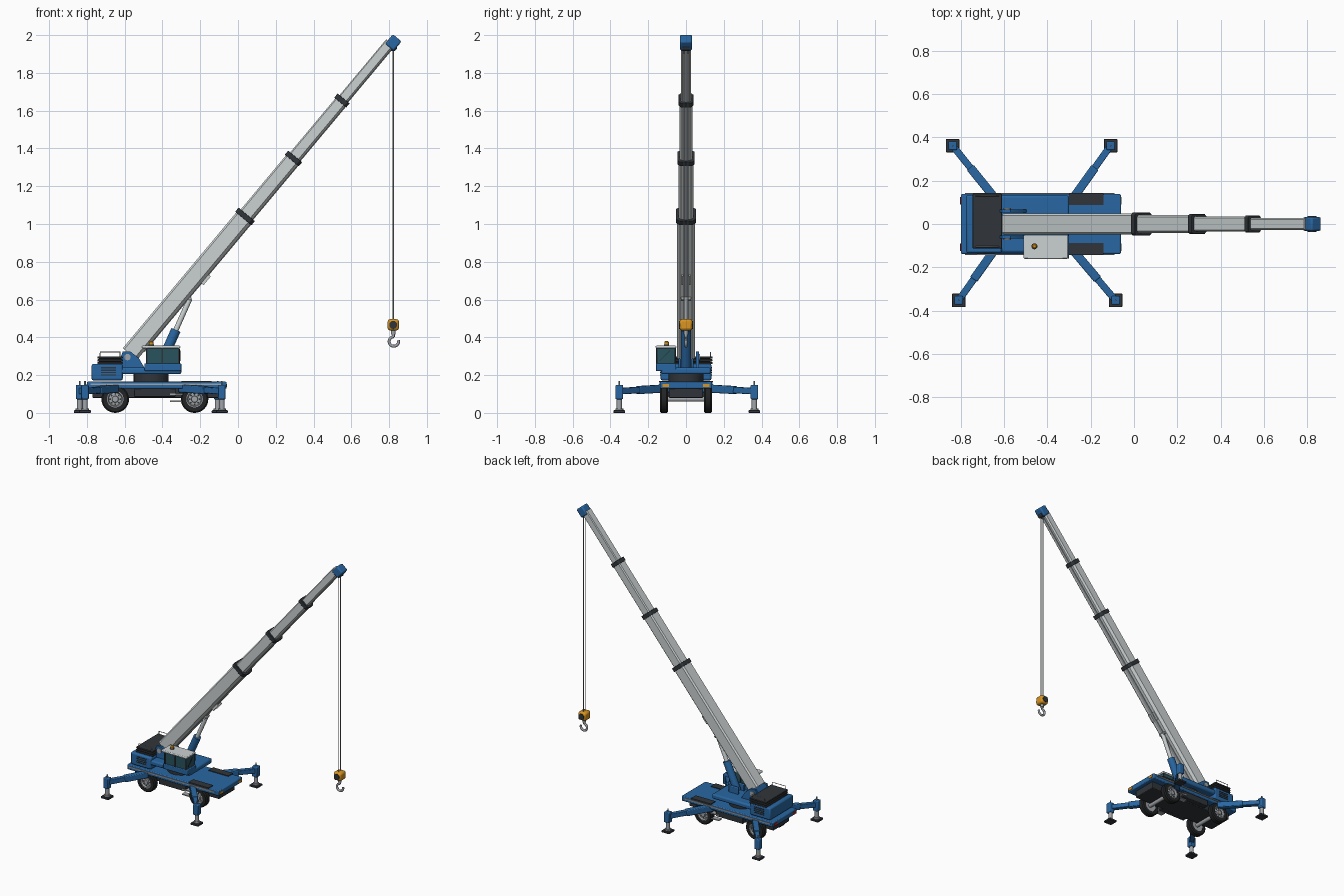
import bpy, bmesh, math
from mathutils import Vector, Matrix

if "Cube" in bpy.data.objects:
    bpy.data.objects.remove(bpy.data.objects["Cube"])


def material(name, r, g, b):
    m = bpy.data.materials.new(name)
    m.diffuse_color = (r, g, b, 1)
    m.use_nodes = True
    m.node_tree.nodes["Principled BSDF"].inputs["Base Color"].default_value = m.diffuse_color
    return m


BLUE = material("body blue", 0.022, 0.135, 0.36)
LIGHT = material("boom light grey", 0.60, 0.64, 0.64)
DARK = material("dark grey", 0.03, 0.036, 0.042)
TYRE = material("tyre black", 0.016, 0.017, 0.018)
STEEL = material("steel", 0.36, 0.38, 0.40)
GLASS = material("teal glass", 0.022, 0.085, 0.11)
YELLOW = material("amber yellow", 0.70, 0.30, 0.015)
RED = material("lamp red", 0.5, 0.02, 0.015)


def finish(name, bm, mat, matrix=Matrix(), bevel=0.0):
    bmesh.ops.recalc_face_normals(bm, faces=bm.faces)
    me = bpy.data.meshes.new(name)
    bm.to_mesh(me)
    bm.free()
    me.materials.append(mat)
    ob = bpy.data.objects.new(name, me)
    bpy.context.collection.objects.link(ob)
    ob.matrix_world = matrix
    if bevel:
        mod = ob.modifiers.new("bevel", "BEVEL")
        mod.width, mod.segments = bevel, 2
    bpy.ops.object.select_all(action="DESELECT")
    ob.select_set(True)
    bpy.context.view_layer.objects.active = ob
    bpy.ops.object.shade_smooth_by_angle(angle=math.radians(32))
    return ob


def box(name, x, y, z, mat, bevel=0.0, frame=Matrix()):
    """Box from (low, high) ranges, optionally in a local frame."""
    bm = bmesh.new()
    bmesh.ops.create_cube(bm, size=1)
    for v in bm.verts:
        v.co = [(a + b) / 2 + c * (b - a) for (a, b), c in zip((x, y, z), v.co)]
    return finish(name, bm, mat, frame, bevel)


def lathe(name, profile, mat, base, direction, segs=24):
    """Revolve (radius, height) points around a direction."""
    bm = bmesh.new()
    vs = [bm.verts.new((r, 0, h)) for r, h in profile]
    es = [bm.edges.new(p) for p in zip(vs, vs[1:])]
    bmesh.ops.spin(bm, geom=vs + es, axis=(0, 0, 1), cent=(0, 0, 0),
                   angle=math.tau, steps=segs, use_merge=True)
    bmesh.ops.remove_doubles(bm, verts=bm.verts, dist=1e-5)
    rot = Vector(direction).to_track_quat("Z", "Y").to_matrix().to_4x4()
    return finish(name, bm, mat, Matrix.Translation(base) @ rot)


def rod(name, a, b, r, mat, segs=16):
    d = Vector(b) - Vector(a)
    return lathe(name, [(0, 0), (r, 0), (r, d.length), (0, d.length)], mat, a, d, segs)


def prism(name, pts, lo, hi, mat, frame, bevel=0.0):
    """Extrude a local YZ profile along local X."""
    bm = bmesh.new()
    f = bm.faces.new([bm.verts.new((lo, y, z)) for y, z in pts])
    ex = bmesh.ops.extrude_face_region(bm, geom=[f])
    for v in ex["geom"]:
        if isinstance(v, bmesh.types.BMVert):
            v.co.x = hi
    return finish(name, bm, mat, frame, bevel)


def tube(name, pts, r, mat):
    cu = bpy.data.curves.new(name, "CURVE")
    cu.dimensions, cu.bevel_depth, cu.bevel_resolution = "3D", r, 2
    cu.use_fill_caps = True
    sp = cu.splines.new("POLY")
    sp.points.add(len(pts) - 1)
    for p, co in zip(sp.points, pts):
        p.co = (*co, 1)
    ob = bpy.data.objects.new(name, cu)
    cu.materials.append(mat)
    bpy.context.collection.objects.link(ob)
    bpy.ops.object.select_all(action="DESELECT")
    ob.select_set(True)
    bpy.context.view_layer.objects.active = ob
    bpy.ops.object.convert(target="MESH")


# Carrier: frame, deck, tread plates, side rails, lamps
box("chassis_frame", (-0.77, -0.09), (-0.09, 0.09), (0.08, 0.13), DARK, 0.004)
box("deck", (-0.80, -0.06), (-0.138, 0.138), (0.128, 0.165), BLUE, 0.006)
for s in (-1, 1):
    box("tread_plate", (-0.30, -0.14), sorted((s * 0.088, s * 0.142)), (0.16, 0.17), DARK)
    box("side_rail", (-0.78, -0.09), sorted((s * 0.136, s * 0.144)), (0.148, 0.156), STEEL)
    box("side_skirt", (-0.55, -0.33), sorted((s * 0.09, s * 0.13)), (0.085, 0.13), DARK, 0.004)
    for x in (-0.803, -0.061):
        box("corner_lamp", (x, x + 0.004), sorted((s * 0.09, s * 0.125)), (0.138, 0.154),
            RED if x < -0.5 else YELLOW)
    for z in (0.058, 0.095):
        box("step", (-0.36, -0.29), sorted((s * 0.10, s * 0.135)), (z, z + 0.007), STEEL)

# Wheels and axles
R = 0.073
for x in (-0.65, -0.23):
    rod("axle", (x, -0.11, R), (x, 0.11, R), 0.014, STEEL)
    for s in (-1, 1):
        base = (x, s * 0.095, R)
        lathe("tyre", [(0.044, 0), (0.066, 0), (R, 0.007), (R, 0.036), (0.066, 0.043),
                       (0.044, 0.043), (0.044, 0)], TYRE, base, (0, s, 0), 32)
        lathe("rim", [(0, 0.008), (0.045, 0.004), (0.045, 0.041), (0.039, 0.041), (0.034, 0.030),
                      (0.018, 0.032), (0.016, 0.042), (0, 0.042)], STEEL, base, (0, s, 0))
        for k in range(8):
            a = k * math.tau / 8
            p = Vector((x + 0.027 * math.cos(a), s * 0.124, R + 0.027 * math.sin(a)))
            rod("rim_hole", p, p + Vector((0, s * 0.003, 0)), 0.005, DARK, 8)

# Outriggers: swing beam, jack housing, jack rod, foot pad
for root, foot in (((-0.60, 0.08), (-0.838, 0.362)), ((-0.23, 0.08), (-0.108, 0.362)),
                   ((-0.61, -0.08), (-0.81, -0.353)), ((-0.23, -0.08), (-0.085, -0.353))):
    side = 1 if root[1] > 0 else -1
    start = Vector((-0.655 if root[0] < -0.5 else -0.27, side * 0.135, 0.128))
    end = Vector((*foot, 0.115))
    d = end - start
    frame = Matrix.Translation(start) @ d.to_track_quat("X", "Z").to_matrix().to_4x4()
    n = d.length
    box("outrigger_beam", (-0.05, n * 0.55), (-0.02, 0.02), (-0.021, 0.021), BLUE, 0.005, frame)
    box("outrigger_slide", (n * 0.5, n), (-0.016, 0.016), (-0.017, 0.017), BLUE, 0.004, frame)
    fx, fy = foot
    box("jack_housing", (fx - 0.02, fx + 0.02), (fy - 0.02, fy + 0.02), (0.072, 0.148), BLUE, 0.005)
    rod("jack_pin", (fx, fy, 0.14), (fx, fy, 0.17), 0.004, STEEL, 8)
    rod("jack_rod", (fx, fy, 0.012), (fx, fy, 0.08), 0.014, STEEL)
    rod("jack_collar", (fx, fy, 0.012), (fx, fy, 0.024), 0.021, STEEL)
    box("foot_pad", (fx - 0.031, fx + 0.031), (fy - 0.031, fy + 0.031), (0, 0.014), DARK, 0.003)

# Turntable and superstructure
rod("slew_ring", (-0.46, 0, 0.16), (-0.46, 0, 0.205), 0.092, DARK, 32)
box("turntable_plate", (-0.70, -0.30), (-0.132, 0.132), (0.205, 0.24), BLUE, 0.01)
box("counterweight", (-0.775, -0.61), (-0.135, 0.135), (0.172, 0.26), BLUE, 0.01)
for i in range(3):
    z = 0.258 + i * 0.015
    box("engine_cover", (-0.745, -0.61), (-0.113, 0.14), (z, z + 0.011), DARK, 0.003)
box("engine_core", (-0.735, -0.62), (-0.105, 0.13), (0.25, 0.295), TYRE)
for s in (-1, 1):
    for i in range(4):
        z = 0.197 + i * 0.013
        box("vent_slat", (-0.725, -0.645), sorted((s * 0.133, s * 0.138)), (z, z + 0.006), DARK)
    y = -0.105 if s < 0 else 0.13
    tube("guard_rail", [(-0.73, y, 0.29), (-0.73, y, 0.322), (-0.625, y, 0.322),
                        (-0.625, y, 0.29)], 0.0025, STEEL)
    # Boom pivot cheeks
    cheek = Matrix.Rotation(math.pi / 2, 4, "Z")
    prism("pivot_cheek", [(0.645, 0.23), (0.49, 0.23), (0.525, 0.29), (0.57, 0.325), (0.61, 0.325)],
          s * 0.052, s * 0.068, BLUE, cheek)
    rod("pivot_cap", (-0.585, s * 0.065, 0.295), (-0.585, s * 0.075, 0.295), 0.017, STEEL)

# Operator cab with glazing, frame posts, roof and beacon
box("cab_base", (-0.495, -0.30), (-0.16, -0.052), (0.222, 0.262), BLUE, 0.005)
box("cab_glass", (-0.488, -0.308), (-0.156, -0.056), (0.255, 0.345), GLASS, 0.008)
for x in (-0.486, -0.405, -0.318):
    box("cab_post", (x, x + 0.008), (-0.159, -0.053), (0.26, 0.343), DARK)
box("cab_roof", (-0.51, -0.305), (-0.161, -0.051), (0.342, 0.356), LIGHT, 0.005)
rod("wiper", (-0.306, -0.14, 0.275), (-0.306, -0.085, 0.33), 0.002, TYRE, 6)
rod("beacon_foot", (-0.46, -0.103, 0.354), (-0.46, -0.103, 0.362), 0.014, DARK)
lathe("beacon", [(0.012, 0), (0.012, 0.014), (0.007, 0.02), (0, 0.021)], YELLOW,
      (-0.46, -0.103, 0.36), (0, 0, 1), 16)

# Telescopic boom: chamfered nested sections with collars
ANG = math.radians(50.1)
boom = Matrix.Translation((0.037, 0, 1.04)) @ Matrix.Rotation(-ANG, 4, "Y")


def section(w, h):
    t, b = 0.2 * w, 0.34 * w
    return [(-w, b - h), (b - w, -h), (w - b, -h), (w, b - h),
            (w, h - t), (w - t, h), (t - w, h), (-w, h - t)]


STAGES = [(-0.95, 0.0, 0.048, 0.049), (-0.05, 0.40, 0.041, 0.041),
          (0.35, 0.80, 0.034, 0.034), (0.75, 1.20, 0.027, 0.028)]
for lo, hi, w, h in STAGES:
    prism("boom_section", section(w, h), lo, hi, LIGHT, boom)
    box("boom_wear_strip", (lo + 0.06, hi), (-w * 0.2, w * 0.2), (-h - 0.004, -h + 0.004), STEEL, 0, boom)
    if hi < 1.1:
        prism("boom_collar", section(w + 0.005, h + 0.007), hi - 0.014, hi + 0.014, DARK, boom, 0.002)

# Lift ram
foot, head = Vector((-0.415, 0, 0.245)), Vector((-0.255, 0, 0.605))
rod("ram_barrel", foot, foot.lerp(head, 0.54), 0.026, BLUE, 24)
rod("ram_rod", foot.lerp(head, 0.5), head, 0.014, LIGHT)
for s in (-1, 1):
    box("ram_bracket", (-0.45, -0.37), sorted((s * 0.027, s * 0.04)), (0.235, 0.29), BLUE, 0.006)
    box("ram_lug", (-0.42, -0.36), sorted((s * 0.015, s * 0.024)), (-0.065, -0.04), LIGHT, 0, boom)
rod("ram_pin", (-0.255, -0.026, 0.605), (-0.255, 0.026, 0.605), 0.009, STEEL)

# Boom head with sheave, hoist ropes
head_frame = Matrix.Translation((0.822, 0, 1.960)) @ Matrix.Rotation(-ANG, 4, "Y")
box("boom_head", (-0.033, 0.033), (-0.033, 0.033), (-0.03, 0.03), BLUE, 0.009, head_frame)
rod("head_sheave", (0.822, -0.018, 1.935), (0.822, 0.018, 1.935), 0.02, DARK)
for y in (-0.011, 0.011):
    rod("hoist_rope", (0.822, y, 0.48), (0.822, y, 1.94), 0.003, STEEL, 8)

# Hook block and hook
box("hook_block", (0.792, 0.852), (-0.034, 0.034), (0.436, 0.496), YELLOW, 0.013)
for s in (-1, 1):
    rod("block_sheave", (0.822, s * 0.028, 0.466), (0.822, s * 0.037, 0.466), 0.021, DARK, 24)
rod("hook_swivel", (0.822, 0, 0.415), (0.822, 0, 0.44), 0.012, STEEL)
arc = [(0.825 + 0.025 * math.cos(math.radians(a)), 0, 0.378 + 0.025 * math.sin(math.radians(a)))
       for a in range(100, -191, -15)][::-1]
gap = [p for p in arc if not (p[0] > 0.838 and p[2] > 0.384)]
tube("hook_shank", [(0.822, 0, 0.43), (0.822, 0, 0.403)], 0.008, STEEL)
tube("hook", [(0.822, 0, 0.405)] + [
    (0.825 + 0.025 * math.cos(math.radians(a)), 0, 0.378 + 0.025 * math.sin(math.radians(a)))
    for a in range(105, 376, 15)], 0.008, STEEL)
